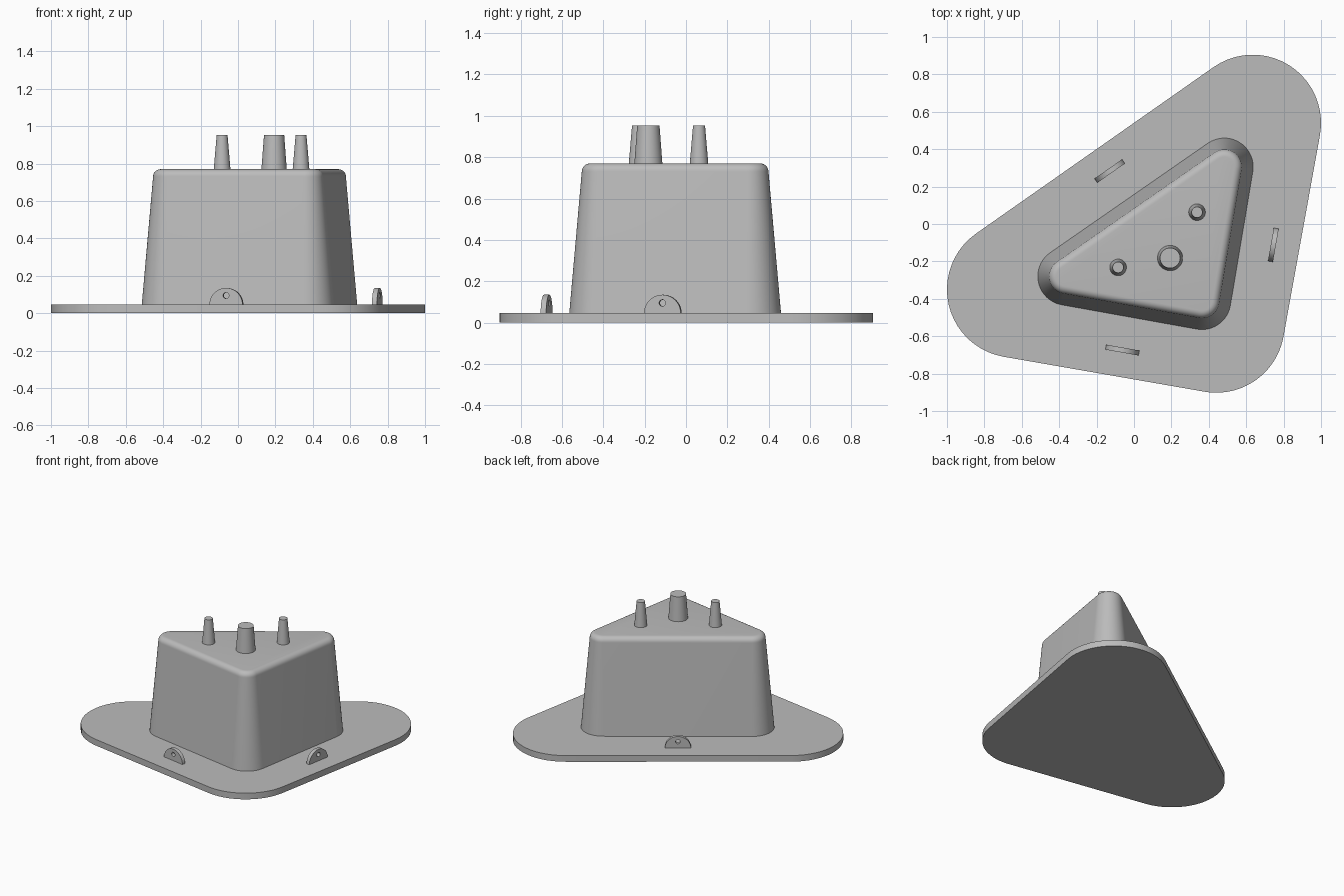
import bpy, bmesh, math
from mathutils import Matrix, Vector

if "Cube" in bpy.data.objects:
    bpy.data.objects.remove(bpy.data.objects["Cube"])

grey = bpy.data.materials.new("plain_grey")
grey.diffuse_color = (0.5, 0.5, 0.5, 1)
grey.use_nodes = True
grey.node_tree.nodes["Principled BSDF"].inputs["Base Color"].default_value = grey.diffuse_color


def finish(name, bm, angle=30):
    bmesh.ops.recalc_face_normals(bm, faces=bm.faces)
    me = bpy.data.meshes.new(name)
    bm.to_mesh(me)
    bm.free()
    me.materials.append(grey)
    ob = bpy.data.objects.new(name, me)
    bpy.context.collection.objects.link(ob)
    bpy.ops.object.select_all(action='DESELECT')
    ob.select_set(True)
    bpy.context.view_layer.objects.active = ob
    bpy.ops.object.shade_smooth_by_angle(angle=math.radians(angle))
    return ob


def loft(name, rings, angle=30):
    """Skin a stack of equal-length point loops and cap both ends."""
    bm = bmesh.new()
    rows = [[bm.verts.new(p) for p in ring] for ring in rings]
    n = len(rows[0])
    for a, b in zip(rows, rows[1:]):
        for i in range(n):
            j = (i + 1) % n
            bm.faces.new((a[i], a[j], b[j], b[i]))
    bm.faces.new(rows[0][::-1])
    bm.faces.new(rows[-1])
    return finish(name, bm, angle)


def rounded_triangle(centres, r, z, steps=20):
    """Outline of a triangle whose corners are arcs of radius r."""
    pts = []
    for i, (x, y) in enumerate(centres):
        px, py = centres[i - 1]
        nx, ny = centres[(i + 1) % 3]
        a0 = math.atan2(y - py, x - px) - math.pi / 2
        a1 = math.atan2(ny - y, nx - x) - math.pi / 2
        sweep = (a1 - a0) % (2 * math.pi)
        for k in range(steps + 1):
            a = a0 + sweep * k / steps
            pts.append((x + r * math.cos(a), y + r * math.sin(a), z))
    return pts


def circle(x, y, r, z, n=40):
    return [(x + r * math.cos(2 * math.pi * k / n),
             y + r * math.sin(2 * math.pi * k / n), z) for k in range(n)]


# Flat base plate
plate = [(-0.635, -0.35), (0.44, -0.537), (0.635, 0.54)]
loft("base_plate", [rounded_triangle(plate, 0.365, z) for z in (0, 0.047)])

# Tapered body with a rounded top rim
body = [(-0.36, -0.28), (0.363, -0.41), (0.483, 0.305)]
profile = [(0.155, 0.04), (0.094, 0.73)]
for k in range(1, 9):
    a = math.pi / 2 * k / 8
    profile.append((0.054 + 0.04 * math.cos(a), 0.73 + 0.04 * math.sin(a)))
loft("tapered_body", [rounded_triangle(body, r, z) for r, z in profile])

# Three tapered pegs on top
for name, x, y, r0, r1 in (("large_peg", 0.193, -0.182, 0.068, 0.054),
                           ("small_peg_left", -0.085, -0.232, 0.045, 0.029),
                           ("small_peg_right", 0.337, 0.063, 0.045, 0.029)):
    loft(name, [circle(x, y, r0, 0.765), circle(x, y, r1, 0.953)])


# Half-round tabs with a small hole, one along each side
def tab(name, x, y, degrees, r=0.09, hole=0.016, thick=0.027, n=24):
    place = Matrix.Translation((x, y, 0.045)) @ Matrix.Rotation(math.radians(degrees), 4, 'Z')
    hz = 0.05
    outer, inner = [], []
    for k in range(n + 1):
        a = math.pi * k / n
        outer.append((r * math.cos(a), r * math.sin(a)))
    for k in range(1, 12):
        outer.append((-r + 2 * r * k / 12, 0))
    for u, w in outer:
        a = math.atan2(w - hz, u)
        inner.append((hole * math.cos(a), hz + hole * math.sin(a)))
    loops = [(outer, -1), (outer, 1), (inner, 1), (inner, -1)]
    bm = bmesh.new()
    rows = [[bm.verts.new(place @ Vector((u, s * thick / 2, w))) for u, w in pts]
            for pts, s in loops]
    m = len(outer)
    for q in range(4):
        a, b = rows[q], rows[(q + 1) % 4]
        for i in range(m):
            j = (i + 1) % m
            bm.faces.new((a[i], a[j], b[j], b[i]))
    finish(name, bm, 40)


tab("front_tab", -0.062, -0.674, -10)
tab("right_tab", 0.745, -0.112, 80)
tab("back_tab", -0.13, 0.283, 35)
